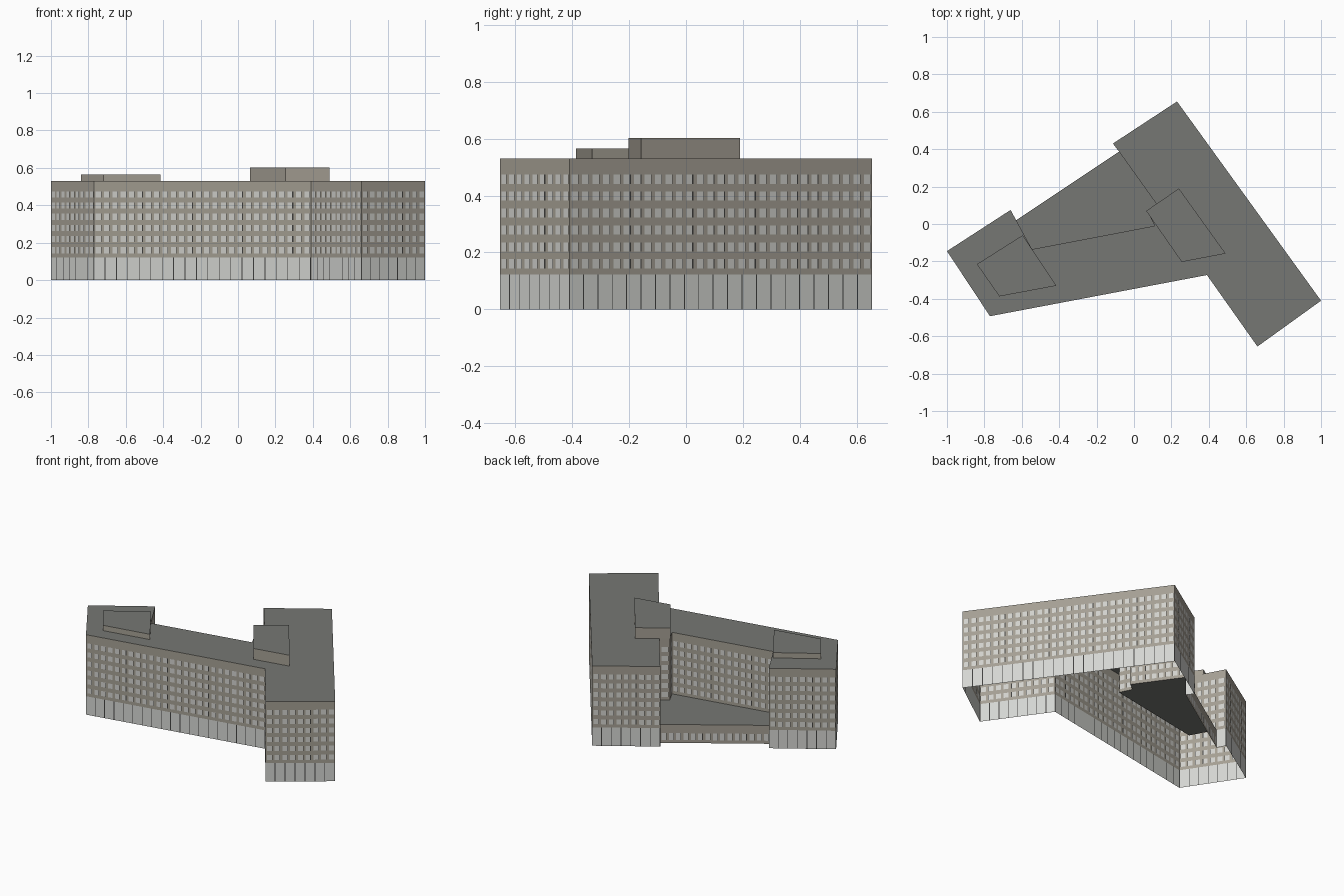
import bpy, bmesh
from mathutils import Vector

if "Cube" in bpy.data.objects:
    bpy.data.objects.remove(bpy.data.objects["Cube"])

BASE_H, TOP = 0.122, 0.53


def material(name, rgb):
    m = bpy.data.materials.new(name)
    m.diffuse_color = (*rgb, 1)
    m.use_nodes = True
    m.node_tree.nodes["Principled BSDF"].inputs["Base Color"].default_value = m.diffuse_color
    return m


MATS = [material("stone_wall", (0.375, 0.348, 0.295)),
        material("ground_panel", (0.66, 0.67, 0.645)),
        material("window_pane", (0.64, 0.64, 0.61)),
        material("dark_gap", (0.05, 0.05, 0.048)),
        material("roof_grey", (0.182, 0.185, 0.173))]
WALL, PANEL, PANE, DARK, ROOF = range(5)


def finish(name, bm):
    mesh = bpy.data.meshes.new(name)
    bm.to_mesh(mesh)
    bm.free()
    for m in MATS:
        mesh.materials.append(m)
    ob = bpy.data.objects.new(name, mesh)
    bpy.context.collection.objects.link(ob)
    return ob


def quad(bm, a, b, s0, s1, z0, z1, mat):
    """Rectangle on the wall line a-b, from distance s0 to s1."""
    d = (b - a).normalized()
    p, q = a + d * s0, a + d * s1
    vs = [bm.verts.new((v.x, v.y, z)) for v, z in ((p, z0), (q, z0), (q, z1), (p, z1))]
    bm.faces.new(vs).material_index = mat


def window_row(bm, a, b, z0, z1):
    """Alternating pier, pane and thin dark reveal; wider reveal every sixth bay."""
    length = (b - a).length
    n = max(1, round(length / 0.045))
    w = length / n
    for i in range(n):
        s = i * w
        slot = 0.74 if i % 6 == 5 else 0.82
        quad(bm, a, b, s, s + w * 0.2, z0, z1, WALL)
        quad(bm, a, b, s + w * 0.2, s + w * slot, z0, z1, PANE)
        quad(bm, a, b, s + w * slot, s + w * 0.88, z0, z1, DARK)
        quad(bm, a, b, s + w * 0.88, s + w, z0, z1, WALL)


def upper_wall(bm, a, b):
    """Six storeys of windows between plain bands."""
    length = (b - a).length
    z = BASE_H
    for k in range(6):
        z0 = 0.143 + 0.0597 * k
        quad(bm, a, b, 0, length, z, z0, WALL)
        window_row(bm, a, b, z0, z0 + 0.033)
        z = z0 + 0.033
    quad(bm, a, b, 0, length, z, TOP, WALL)


def base_wall(bm, a, b):
    """Tall ground-floor panels parted by thin dark joints."""
    length = (b - a).length
    n = max(1, round(length / 0.062))
    w = length / n
    for i in range(n):
        quad(bm, a, b, i * w, (i + 1) * w - 0.004, 0, BASE_H, PANEL)
        quad(bm, a, b, (i + 1) * w - 0.004, (i + 1) * w, 0, BASE_H, DARK)


def flat(bm, pts, z, mat):
    bm.faces.new([bm.verts.new((x, y, z)) for x, y in pts]).material_index = mat


# Building outline, anticlockwise; walls 6 to 10 surround the raised court
outline = [(-0.77, -0.493), (0.39, -0.273), (0.66, -0.655), (1.0, -0.41), (0.23, 0.655),
           (-0.113, 0.43), (-0.08, 0.387), (0.12, 0.107), (0.07, 0.07), (0.11, -0.01),
           (-0.545, -0.135), (-0.63, 0.02), (-0.66, 0.075), (-1.0, -0.145)]
corners = [Vector(p) for p in outline]

upper, base = bmesh.new(), bmesh.new()
for i, a in enumerate(corners):
    b = corners[(i + 1) % len(corners)]
    upper_wall(upper, a, b)
    if not 6 <= i <= 10:
        base_wall(base, a, b)
finish("upper_facades", upper)
finish("ground_floor_panels", base)

# Main roof
bm = bmesh.new()
flat(bm, outline, TOP, ROOF)
finish("main_roof", bm)

# Low court: roof and its outer wall with a single window strip
bm = bmesh.new()
flat(bm, outline[6:12], BASE_H, ROOF)
a, b = corners[6], corners[11]
length = (b - a).length
quad(bm, a, b, 0, length, 0, 0.02, WALL)
window_row(bm, a, b, 0.02, 0.065)
quad(bm, a, b, 0, length, 0.065, BASE_H, WALL)
finish("court_podium", bm)


# Rooftop plant rooms
def plant_room(name, pts, top):
    bm = bmesh.new()
    ps = [Vector(p) for p in pts]
    for i, a in enumerate(ps):
        b = ps[(i + 1) % len(ps)]
        quad(bm, a, b, 0, (b - a).length, TOP, top, WALL)
    flat(bm, pts, top, ROOF)
    finish(name, bm)


plant_room("left_plant_room", [(-0.72, -0.387), (-0.415, -0.33), (-0.595, -0.06), (-0.84, -0.215)], 0.565)
plant_room("right_plant_room", [(0.255, -0.203), (0.49, -0.158), (0.24, 0.19), (0.065, 0.07)], 0.602)
